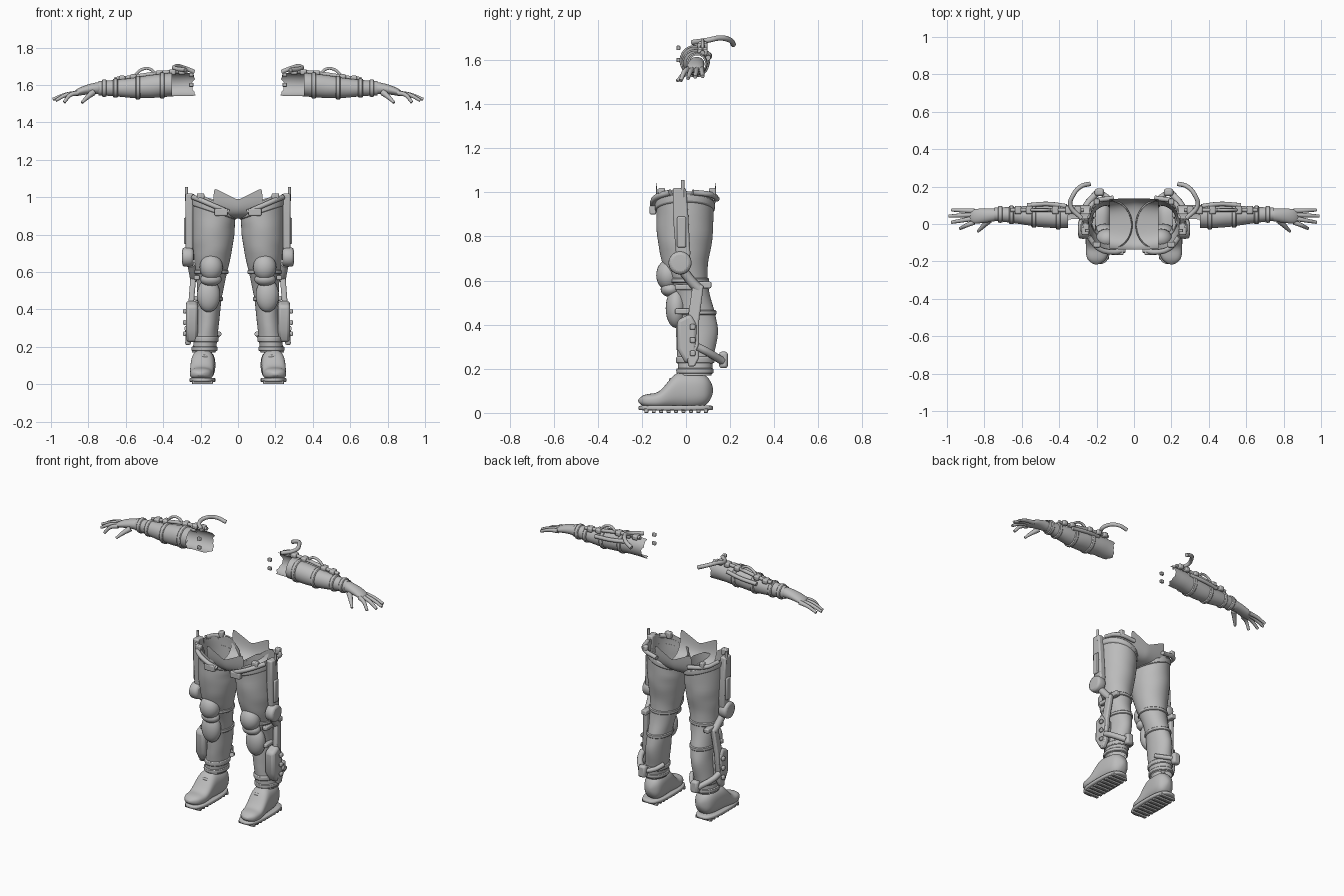
import bpy, bmesh, math, random
from mathutils import Vector

random.seed(4)
cube = bpy.data.objects.get("Cube")
if cube:
    bpy.data.objects.remove(cube)

grey = bpy.data.materials.new("plain grey")
grey.use_nodes = True
grey.diffuse_color = (.5, .5, .5, 1)
grey.node_tree.nodes["Principled BSDF"].inputs["Base Color"].default_value = grey.diffuse_color


def finish(ob, mirror=True, subsurf=False, bevel=0):
    ob.data.materials.append(grey)
    bpy.ops.object.select_all(action="DESELECT")
    ob.select_set(True)
    bpy.context.view_layer.objects.active = ob
    if bevel:
        mod = ob.modifiers.new("rounded edges", "BEVEL")
        mod.width, mod.segments = bevel, 2
    if subsurf:
        ob.modifiers.new("smooth", "SUBSURF")
    if mirror:
        ob.modifiers.new("other side", "MIRROR").use_mirror_merge = False
    bpy.ops.object.shade_smooth_by_angle(angle=math.radians(40))


def from_bmesh(name, bm, **options):
    bmesh.ops.recalc_face_normals(bm, faces=bm.faces)
    mesh = bpy.data.meshes.new(name)
    bm.to_mesh(mesh)
    bm.free()
    ob = bpy.data.objects.new(name, mesh)
    bpy.context.collection.objects.link(ob)
    finish(ob, **options)


def ramp(value, start, end):
    """Smooth step from 0 at start to 1 at end."""
    t = min(max((value - start) / (end - start), 0), 1)
    return t * t * (3 - 2 * t)


def steps(start, end, count):
    return [start + (end - start) * i / (count - 1) for i in range(count)]


def level(position):
    return 0


def loft(name, rings, axis="z", caps=False, wave=0, lean=level, jag=0, keep=None, power=1, sides=28):
    """Skin over ellipses, each given as position, centre and radii."""
    bm = bmesh.new()
    rows = []
    for p, centre, radii in rings:
        row = []
        for k in range(sides):
            t = math.tau * k / sides
            fold = 1 + wave * (math.sin(3 * t + p * 45) + math.sin(2 * t - p * 70))
            c, s = math.cos(t), math.sin(t)
            a = fold * radii[0] * math.copysign(abs(c) ** power, c)
            b = fold * radii[1] * math.copysign(abs(s) ** power, s)
            u, v, w = centre[0] + a, centre[1] + b, p + lean(p) * a
            if p == rings[-1][0]:
                w += random.uniform(-jag, jag)
            row.append(bm.verts.new({"x": (w, u, v), "y": (u, w, v), "z": (u, v, w)}[axis]))
        rows.append(row)
    for low, high in zip(rows, rows[1:]):
        for k in range(sides):
            if keep is None or keep(rings[rows.index(high)][0], k / sides):
                j = (k + 1) % sides
                bm.faces.new((low[k], low[j], high[j], high[k]))
    if caps:
        bm.faces.new(rows[0])
        bm.faces.new(rows[-1])
    loose = [v for v in bm.verts if not v.link_faces]
    bmesh.ops.delete(bm, geom=loose, context="VERTS")
    from_bmesh(name, bm, subsurf=True)


def band(name, section, position, width, axis="z", lean=level):
    """Padded strap wrapped round a limb."""
    centre, (a, b) = section(position)
    low, high = position - width / 2, position + width / 2
    outer = (a + .008, b + .008)
    loft(name, [(low, centre, (a, b)), (low, centre, outer), (high, centre, outer), (high, centre, (a, b))],
         axis, lean=lean)


def plate(name, outline, x0, x1, bevel=.008, slant=0):
    """Side profile in y and z, extruded across x."""
    bm = bmesh.new()
    face = bm.faces.new([bm.verts.new((x0 + slant * z, y, z)) for y, z in outline])
    extruded = bmesh.ops.extrude_face_region(bm, geom=[face])["geom"]
    moved = [g for g in extruded if isinstance(g, bmesh.types.BMVert)]
    bmesh.ops.translate(bm, vec=(x1 - x0, 0, 0), verts=moved)
    from_bmesh(name, bm, bevel=bevel)


def block(name, centre, size, bevel=.006):
    x, y, z = centre
    a, b, c = Vector(size) / 2
    plate(name, [(y - b, z - c), (y + b, z - c), (y + b, z + c), (y - b, z + c)], x - a, x + a, bevel)


def tube(name, points, radius, end=1):
    """Rounded rod through the points, tapering to the end ratio."""
    curve = bpy.data.curves.new(name, "CURVE")
    curve.dimensions, curve.bevel_depth, curve.bevel_resolution = "3D", radius, 3
    curve.resolution_u, curve.use_fill_caps = 6, True
    spline = curve.splines.new("BEZIER")
    spline.bezier_points.add(len(points) - 1)
    for knot, point, taper in zip(spline.bezier_points, points, steps(1, end, len(points))):
        knot.co, knot.radius = point, taper
        knot.handle_left_type = knot.handle_right_type = "AUTO"
    ob = bpy.data.objects.new(name, curve)
    bpy.context.collection.objects.link(ob)
    bpy.ops.object.select_all(action="DESELECT")
    ob.select_set(True)
    bpy.context.view_layer.objects.active = ob
    bpy.ops.object.convert(target="MESH")
    finish(bpy.context.object)


def blob(name, centre, size):
    bm = bmesh.new()
    bmesh.ops.create_uvsphere(bm, u_segments=24, v_segments=14, radius=1)
    for v in bm.verts:
        v.co = Vector(centre) + v.co * Vector((1, 1, 1)).length / math.sqrt(3)
        v.co = Vector([c + (p - c) * s for p, c, s in zip(v.co, centre, size)])
    from_bmesh(name, bm)


# Cross-section rules of the limbs
def leg(z):
    calf = math.exp(-((z - .37) / .1) ** 2)
    centre = (.13 + .075 * (1 - z) ** 2, .04 - .045 * ramp(z, .45, .7) + .01 * calf)
    return centre, (.063 + .053 * ramp(z, .4, .85), .077 + .053 * ramp(z, .5, .85) + .02 * calf)


def sleeve(x):
    fat = ramp(x, .77, .42)
    return (.052 - .012 * fat, 1.583 + .02 * ramp(x, .6, .3)), (.036 + .026 * fat, .038 + .025 * fat)


def boot(y):
    top = .09 + .095 * ramp(y, -.14, -.03)
    tip = (1 - abs((y + .047) / .172) ** 5) ** .5
    return (.186 - .07 * y, top / 2 + .01), (.064 * tip, (top / 2 - .01) * tip)


def palm(x):
    u = (x - .73) / .16
    tip = (1 - u ** 8) ** .5
    return (.05 - .012 * u, 1.583 - .035 * u * u), ((.034 + .01 * u) * tip, (.034 - .016 * u) * tip)


def hip_lean(z):
    return .35 * ramp(z, .8, .94)


def arm_top(x, lift=0):
    (_, z), (_, r) = sleeve(x)
    return x, .075, z + r + lift


def rings(section, start, end, count):
    return [(p, *section(p)) for p in steps(start, end, count)]


# Trouser legs, open at the hip, with straps
loft("trouser_leg", rings(leg, .17, .975, 20), wave=.012, lean=hip_lean, jag=.018)
for height, width in [(.935, .035), (.6, .022), (.455, .022), (.24, .03), (.19, .025)]:
    band("leg_strap", leg, height, width, lean=hip_lean)

# Saddle between the thighs, rising to the front and back of the waist
bm = bmesh.new()
grid = []
for x in steps(-.13, .13, 13):
    row = []
    for v in steps(-1, 1, 17):
        z = .885 + (.1 + abs(x) / 2) * abs(v) ** 3
        row.append(bm.verts.new((x, .137 * math.sin(v * math.pi / 2) * (1 - 2 * x * x), z)))
    grid.append(row)
for left, right in zip(grid, grid[1:]):
    for j in range(len(left) - 1):
        bm.faces.new((left[j], right[j], right[j + 1], left[j + 1]))
from_bmesh("pelvis_saddle", bm, mirror=False, subsurf=True)

# Waist harness
tube("waist_pad", [(.05, -.14, .92), (.12, -.15, .95), (.19, -.13, .98), (.24, -.07, 1)], .014)
tube("rear_waist_pad", [(.25, .03, 1), (.22, .11, .99), (.11, .14, .97)], .013)
block("belt_buckle", (.09, -.15, .92), (.07, .03, .04))
block("hip_clip", (.2, -.11, 1), (.04, .03, .04))
block("rear_clip", (.2, .12, 1), (.03, .03, .04))

# Boots
loft("boot", rings(boot, .124, -.218, 18), axis="y", caps=True, power=.8)
sole = ((.19, -.046), (.07, .17))
loft("boot_sole", [(z, *sole) for z in (.01, .015, .03, .035)], caps=True, power=.7)
for y in steps(-.18, .09, 9):
    block("sole_tread", (.19, y, .01), (.11, .018, .02), .003)
tube("boot_lacing", [(.14, -.05, .12), (.18, -.07, .15), (.23, -.05, .12)], .008)

# Knee armour
blob("upper_knee_pad", (.143, -.08, .625), (.062, .055, .07))
blob("knee_hinge", (.145, -.07, .56), (.057, .045, .035))
blob("shin_guard", (.157, -.045, .475), (.062, .047, .09))
for z in (.46, .57):
    block("knee_pad_clip", (.22, -.01, z), (.03, .08, .025))

# Powered leg brace: hip rail, knee motor, shin rail and calf cuff
plate("hip_rail", [(-.06, .9), (-.04, .65), (0, .65), (.02, .72), (.01, .9), (0, 1.02), (-.06, 1.02)], .24, .28)
block("hip_rail_cover", (.28, -.02, .82), (.02, .04, .14))
tube("hip_pin", [(.275, -.015, .98), (.275, -.015, 1.055)], .008)
motor = (-.027, .68)
loft("knee_motor", [(x, motor, (r, r)) for x, r in [(.235, .045), (.25, .053), (.29, .053), (.3, .046)]],
     axis="x", caps=True)
tube("knee_link", [(.25, -.01, .64), (.24, .03, .59), (.235, .06, .56)], .022)
block("knee_link_mount", (.22, .075, .58), (.035, .08, .03))
plate("shin_rail", [(.03, .58), (.08, .58), (.06, .42), (.06, .25), (.04, .21), (.01, .21), (0, .3), (.01, .44)],
      .27, .3, slant=-.08)
plate("shin_shell", [(-.04, .42), (.02, .45), (.05, .4), (.05, .27), (0, .22), (-.04, .29)], .215, .278, .015)
for z in steps(.27, .39, 3):
    block("rail_stud", (.285, .03, z), (.018, .025, .025))
tube("calf_arm", [(.27, .05, .3), (.26, .09, .28), (.2, .165, .235)], .018)
block("calf_cuff", (.185, .17, .24), (.05, .04, .075), .012)
tube("calf_strap", [(.18, .17, .24), (.13, .13, .25), (.1, .08, .27)], .014)

# Sleeves: the shoulder end is torn away at the front
loft("sleeve", rings(sleeve, .745, .235, 14), axis="x", wave=.012, jag=.018,
     keep=lambda x, turn: x > .34 or turn < .2 or turn > .68)
for x in (.405, .535, .655, .715):
    band("sleeve_band", sleeve, x, .025, axis="x")

# Powered arm rail along the sleeve
tube("arm_rail", [arm_top(x, .005) for x in steps(.27, .66, 6)], .011)
tube("arm_link", [arm_top(.44), arm_top(.475, .035), arm_top(.52, .035), arm_top(.56)], .008)
for x in (.3, .35, .42, .56, .62):
    block("rail_joint", arm_top(x, .004), (.035, .045, .03), .008)
tube("arm_side_rail", [(.36, .095, 1.63), (.46, .107, 1.62), (.57, .1, 1.61)], .012)
tube("shoulder_hook", [(.28, .03, 1.68), (.34, .1, 1.69), (.325, .155, 1.7), (.285, .2, 1.69), (.235, .215, 1.67)], .012)
for z in (1.6, 1.655):
    block("shoulder_scrap", (.25, -.035, z), (.025, .018, .02), .004)

# Gloved hands
loft("palm", rings(palm, .73, .885, 9), axis="x", caps=True)
for i in range(4):
    base, reach = .07 - .02 * i, .99 - .015 * (i - 1) ** 2
    tip = (reach, .075 - .033 * i, 1.525 - .002 * i * i)
    tube("finger", [(.855, base, 1.557), ((.86 + reach) / 2, (base + tip[1]) / 2, 1.547), tip], .014, end=.6)
tube("thumb", [(.775, .02, 1.56), (.805, -.01, 1.535), (.835, -.04, 1.505)], .018, end=.4)
